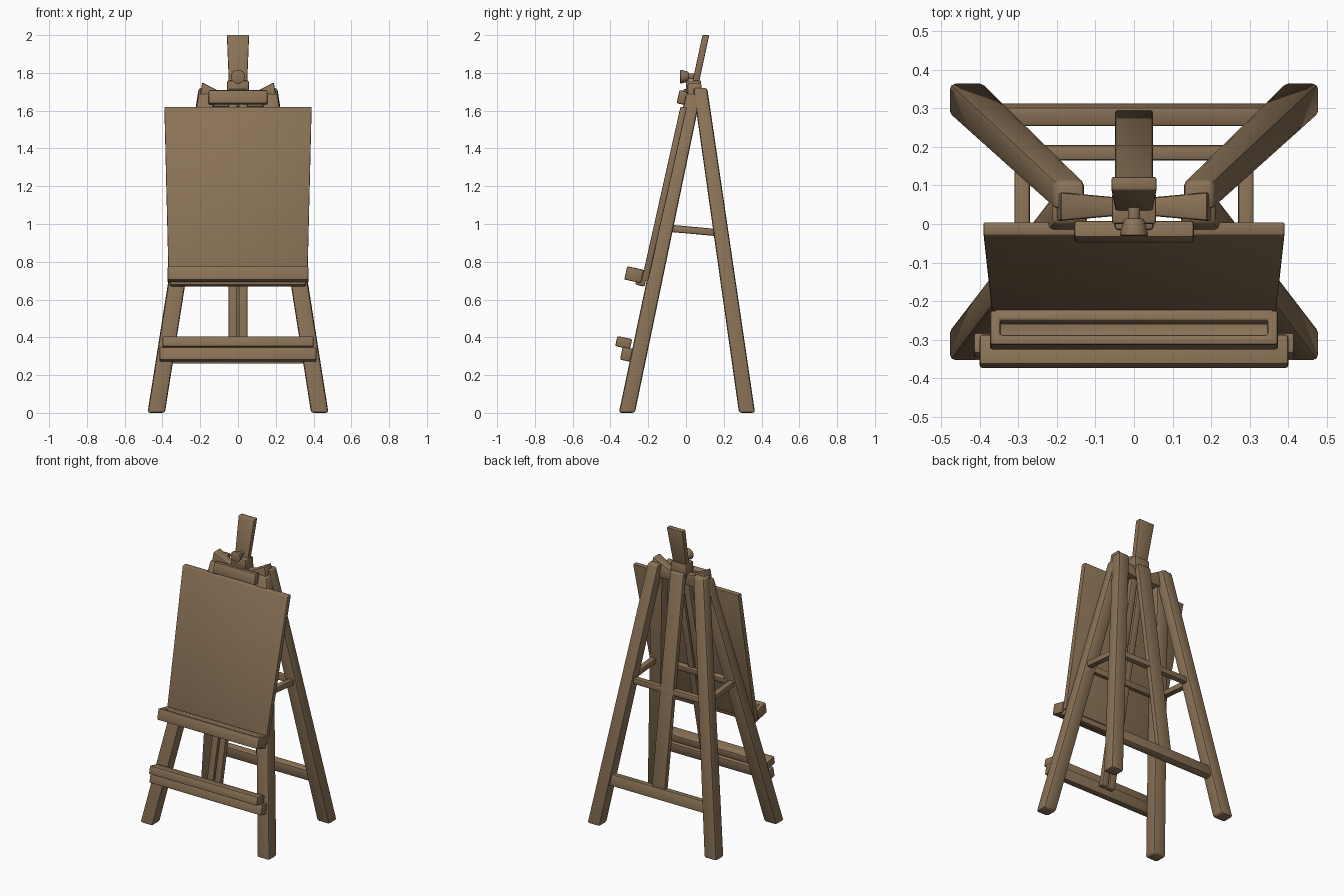
import bpy, bmesh, math
from mathutils import Matrix, Vector

if "Cube" in bpy.data.objects:
    bpy.data.objects.remove(bpy.data.objects["Cube"])

wood = bpy.data.materials.new("brown wood")
wood.diffuse_color = (0.258, 0.171, 0.095, 1)
wood.use_nodes = True
wood.node_tree.nodes["Principled BSDF"].inputs["Base Color"].default_value = wood.diffuse_color
TILT = -math.atan(0.212)   # lean of the front frame


def finish(name, bm, bevel=0.008):
    bmesh.ops.recalc_face_normals(bm, faces=bm.faces)
    if bevel:
        edges = [e for e in bm.edges if e.calc_face_angle(0) > 0.5]
        bmesh.ops.bevel(bm, geom=edges, offset=bevel, segments=2, profile=0.5, affect='EDGES')
    me = bpy.data.meshes.new(name)
    bm.to_mesh(me)
    bm.free()
    me.materials.append(wood)
    ob = bpy.data.objects.new(name, me)
    bpy.context.collection.objects.link(ob)
    for o in bpy.context.selected_objects:
        o.select_set(False)
    ob.select_set(True)
    bpy.context.view_layer.objects.active = ob
    bpy.ops.object.shade_smooth_by_angle(angle=math.radians(40))
    return ob


def box(name, c, size, tilt=0.0, bevel=0.008, slot=0.0):
    bm = bmesh.new()
    bmesh.ops.create_cube(bm, size=1, matrix=Matrix.Diagonal((*size, 1)))
    if slot:   # sink a long groove into the top face
        top = max(bm.faces, key=lambda f: f.calc_center_median().z)
        bmesh.ops.inset_individual(bm, faces=[top], thickness=slot)
        new = bmesh.ops.extrude_discrete_faces(bm, faces=[top])['faces'][0]
        bmesh.ops.translate(bm, verts=new.verts, vec=(0, 0, -size[2] * 0.6))
    bmesh.ops.transform(bm, verts=bm.verts,
                        matrix=Matrix.Translation(c) @ Matrix.Rotation(tilt, 4, 'X'))
    return finish(name, bm, bevel)


def loft(name, c0, s0, c1, s1, bevel=0.012):
    """Slanted beam with level rectangular ends."""
    bm = bmesh.new()
    rings = []
    for c, (w, d) in ((c0, s0), (c1, s1)):
        rings.append([bm.verts.new((c[0] + x * w / 2, c[1] + y * d / 2, c[2]))
                      for x, y in ((-1, -1), (1, -1), (1, 1), (-1, 1))])
    a, b = rings
    bm.faces.new(a)
    bm.faces.new(b)
    for i in range(4):
        j = (i + 1) % 4
        bm.faces.new((a[i], a[j], b[j], b[i]))
    return finish(name, bm, bevel)


# four splayed legs and the side struts
for s, side in ((-1, "left"), (1, "right")):
    loft("front_leg_" + side, (s * .433, -.313, 0), (.092, .085),
         (s * .165, .04, 1.69), (.09, .08), .014)
    loft("rear_leg_" + side, (s * .433, .323, 0), (.092, .085),
         (s * .168, .075, 1.72), (.08, .075), .014)
    box("side_strut_" + side, (s * .29, .05, .965), (.04, .28, .038), -.09)

# cross bars between the legs
box("rear_low_bar", (0, .283, .30), (.74, .05, .075), .155)
box("rear_middle_bar", (0, .185, .95), (.57, .04, .04))
box("front_middle_bar", (0, -.10, .97), (.57, .04, .04), TILT)
box("front_low_bar", (0, -.313, .31), (.83, .06, .07), TILT)

# centre mast: two rails with a narrow groove, and the sliding top
for s, side in ((-1, "left"), (1, "right")):
    loft("mast_rail_" + side, (s * .0275, -.255, .30), (.045, .035),
         (s * .0275, .05, 1.74), (.045, .035), .004)
loft("mast_top", (0, .045, 1.72), (.095, .036), (0, .105, 2.0), (.118, .036), .006)
box("mast_collar", (0, .04, 1.715), (.115, .08, .09))

# rear centre strut
loft("rear_strut", (0, .285, .28), (.098, .035), (0, .08, 1.70), (.098, .035), .006)

# yoke joining the leg tops, thin in the middle
bm = bmesh.new()
half = [(0, 1.62), (.21, 1.62), (.19, 1.75), (.085, 1.695), (0, 1.695)]
outline = half + [(-x, z) for x, z in reversed(half[1:4])]
front, back = ([bm.verts.new((x, .045 + k * (.02 + .09 * abs(x)), z)) for x, z in outline]
               for k in (-1, 1))
n = len(outline)
for ring in (front, back):   # split each side at the middle so it can fold
    bm.faces.new(ring[:5])
    bm.faces.new([ring[4], *ring[5:], ring[0]])
for i in range(n):
    j = (i + 1) % n
    bm.faces.new((front[i], front[j], back[j], back[i]))
finish("top_yoke", bm, .008)

# upper clamp and its knob
box("upper_clamp", (0, -.02, 1.67), (.31, .045, .072), TILT)
box("clamp_link", (0, .01, 1.68), (.10, .05, .07))
for name, r0, r1, y, h in (("knob_stem", .016, .016, .02, .08), ("knob_head", .025, .038, -.008, .045)):
    bm = bmesh.new()
    bmesh.ops.create_cone(bm, cap_ends=True, segments=28, radius1=r0, radius2=r1, depth=h,
                          matrix=Matrix.Translation((0, y, 1.78)) @ Matrix.Rotation(math.pi / 2, 4, 'X'))
    finish(name, bm, .005)

# canvas board
loft("canvas_board", (0, -.218, .70), (.735, .035), (0, -.012, 1.62), (.78, .035), .005)

# grooved canvas tray and its back rail
box("canvas_tray", (0, -.275, .732), (.745, .09, .072), TILT, .006, .036)
box("canvas_tray_rail", (0, -.235, .715), (.72, .05, .085), TILT)

# lower shelf
box("lower_shelf", (0, -.33, .372), (.80, .08, .055), TILT)
